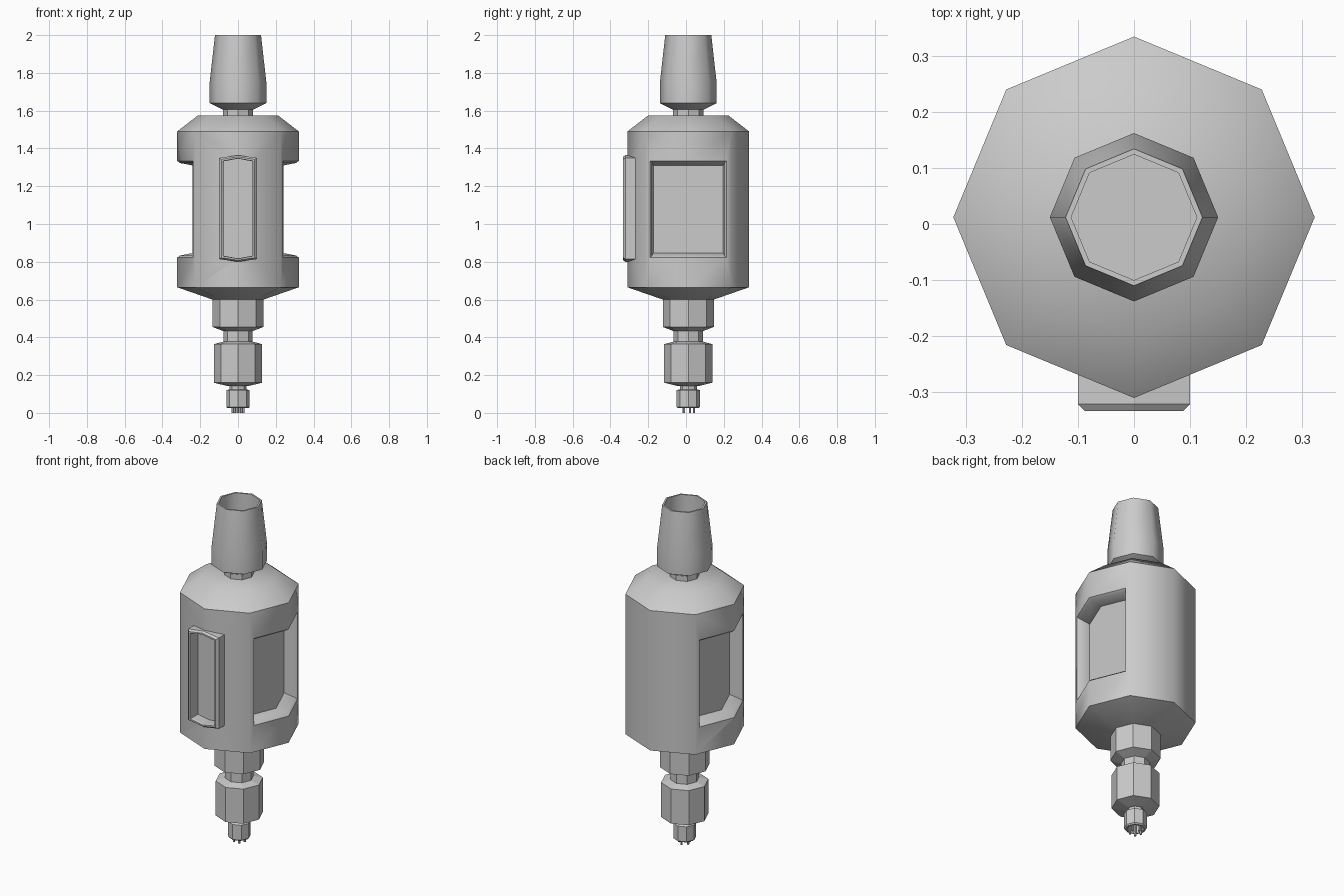
import bpy, bmesh
from math import sin, cos, pi, radians
from mathutils import Matrix

if "Cube" in bpy.data.objects:
    bpy.data.objects.remove(bpy.data.objects["Cube"])

CY = 0.012  # y of the turned axis


def finish(name, bm, smooth=False):
    bmesh.ops.recalc_face_normals(bm, faces=bm.faces)
    me = bpy.data.meshes.new(name)
    bm.to_mesh(me)
    bm.free()
    ob = bpy.data.objects.new(name, me)
    bpy.context.collection.objects.link(ob)
    if smooth:
        smooth_by_angle(ob)
    return ob


def activate(ob):
    bpy.ops.object.select_all(action='DESELECT')
    ob.select_set(True)
    bpy.context.view_layer.objects.active = ob


def smooth_by_angle(ob):
    activate(ob)
    bpy.ops.object.shade_smooth_by_angle(angle=radians(47))


def loft(bm, rings):
    """Skin a list of equal-length point rings and cap both ends."""
    rows = [[bm.verts.new(p) for p in ring] for ring in rings]
    n = len(rows[0])
    for a, b in zip(rows, rows[1:]):
        for i in range(n):
            j = (i + 1) % n
            bm.faces.new((a[i], a[j], b[j], b[i]))
    bm.faces.new(rows[0])
    bm.faces.new(rows[-1])


def lathe(name, profile, smooth=False, sides=8, x=0, y=CY):
    bm = bmesh.new()
    loft(bm, [[(x + r * cos(2 * pi * i / sides), y + r * sin(2 * pi * i / sides), z)
               for i in range(sides)] for r, z in profile])
    return finish(name, bm, smooth)


def window(name, stations, angle, fold, peak, zc):
    """Six-point window outlines (out, half width, half height) stacked outward."""
    bm = bmesh.new()
    rings = []
    for r, w, h in stations:
        pts = [(-w, -h), (0, -h - peak), (w, -h), (w, h), (0, h + peak), (-w, h)]
        rings.append([(r - fold * abs(v), v, zc + z) for v, z in pts])
    loft(bm, rings)
    bm.transform(Matrix.Translation((0, CY, 0)) @ Matrix.Rotation(angle, 4, 'Z'))
    return finish(name, bm)


def cut(ob, cutter):
    m = ob.modifiers.new("cut", 'BOOLEAN')
    m.operation = 'DIFFERENCE'
    m.solver = 'EXACT'
    m.object = cutter
    activate(ob)
    bpy.ops.object.modifier_apply(modifier=m.name)


# Main octagonal housing
body = lathe("housing", [(0.135, 0.60), (0.322, 0.665), (0.322, 1.49), (0.212, 1.575)])

# Folded side recesses and framed front panel
cutters = []
side = [(0.24, 0.185, 0.232), (0.308, 0.192, 0.245), (0.324, 0.203, 0.258), (0.40, 0.203, 0.258)]
for a in (0, pi):
    cutters.append(window("side_cutter", side, a, 0.414, 0.0, 1.078))
    cut(body, cutters[-1])

panel = window("front_panel_frame", [(0.255, 0.10, 0.268), (0.333, 0.10, 0.268), (0.345, 0.088, 0.260)],
               -pi / 2, 0, 0.014, 1.082)
slot = window("slot_cutter", [(0.277, 0.076, 0.250), (0.334, 0.076, 0.250), (0.40, 0.09, 0.262)],
              -pi / 2, 0, 0.014, 1.082)
cutters.append(slot)
cut(body, slot)
cut(panel, slot)
smooth_by_angle(body)
for c in cutters:
    bpy.data.objects.remove(c, do_unlink=True)

# Upper neck and open tapered socket
lathe("upper_neck", [(0.08, 1.56), (0.08, 1.62)])
lathe("top_socket", [(0.08, 1.605), (0.15, 1.64), (0.15, 1.75), (0.122, 2.0),
                     (0.112, 2.0), (0.112, 1.72)], smooth=True)

# Stepped lower connector
lathe("lower_collar", [(0.135, 0.605), (0.135, 0.455), (0.075, 0.432)])
lathe("lower_neck", [(0.077, 0.44), (0.077, 0.37)])
lathe("lower_coupling", [(0.075, 0.378), (0.128, 0.364), (0.128, 0.16), (0.055, 0.142)])
lathe("tip_neck", [(0.045, 0.15), (0.045, 0.115)])
lathe("tip_sleeve", [(0.045, 0.125), (0.062, 0.12), (0.062, 0.032), (0.055, 0.025),
                     (0.046, 0.025), (0.046, 0.09)])

# Contact pins inside the sleeve
for i in range(5):
    t = 2 * pi * (i + 0.25) / 5
    lathe(f"contact_pin_{i + 1}", [(0.007, 0.095), (0.007, 0.0)], sides=6,
          x=0.03 * cos(t), y=CY + 0.03 * sin(t))
